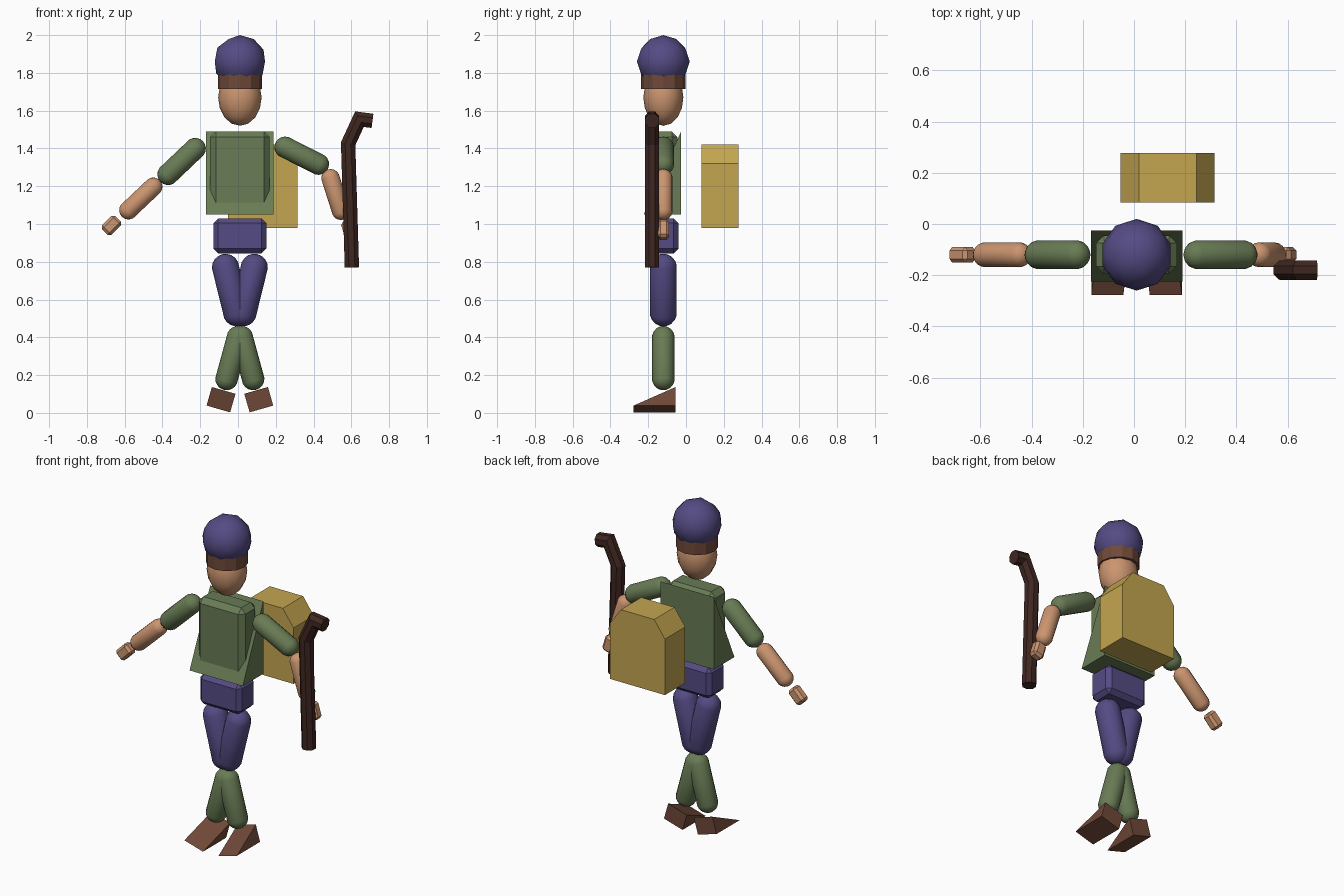
import bpy, bmesh, math
from mathutils import Vector, Matrix

if "Cube" in bpy.data.objects:
    bpy.data.objects.remove(bpy.data.objects["Cube"])

CX, CY = 0.01, -0.12   # axis of the figure
COLORS = {
    "purple": (0.09, 0.07, 0.23), "green": (0.14, 0.20, 0.09),
    "skin": (0.60, 0.30, 0.16), "brown": (0.16, 0.065, 0.04),
    "wood": (0.05, 0.02, 0.015), "canvas": (0.55, 0.38, 0.08),
}
MATS = {}
for key, rgb in COLORS.items():
    MATS[key] = bpy.data.materials.new(key)
    MATS[key].diffuse_color = (*rgb, 1)


def finish(name, bm, color, smooth=False):
    bmesh.ops.recalc_face_normals(bm, faces=bm.faces)
    for f in bm.faces:
        f.smooth = smooth
    me = bpy.data.meshes.new(name)
    bm.to_mesh(me)
    bm.free()
    me.materials.append(MATS[color])
    ob = bpy.data.objects.new(name, me)
    bpy.context.collection.objects.link(ob)
    return ob


def capsule(name, a, b, r, color):
    """Round limb between the two cap centres a and b, given as (x, z)."""
    a, b = Vector((a[0], CY, a[1])), Vector((b[0], CY, b[1]))
    d = b - a
    bm = bmesh.new()
    bmesh.ops.create_uvsphere(bm, u_segments=16, v_segments=9, radius=r)
    for v in bm.verts:
        v.co.z += math.copysign(d.length / 2, v.co.z)
    rot = d.to_track_quat('Z', 'Y').to_matrix().to_4x4()
    bm.transform(Matrix.Translation((a + b) / 2) @ rot)
    finish(name, bm, color, True)


def box(name, center, size, bevel, color, tilt=0):
    bm = bmesh.new()
    bmesh.ops.create_cube(bm, size=1)
    bmesh.ops.scale(bm, vec=size, verts=bm.verts)
    bmesh.ops.bevel(bm, geom=bm.edges[:], offset=bevel, segments=1, affect='EDGES')
    bm.transform(Matrix.Translation(center) @ Matrix.Rotation(math.radians(tilt), 4, 'Y'))
    finish(name, bm, color)


def prism(name, profile, offset, color, matrix):
    """Extrude a closed 3D profile by offset."""
    bm = bmesh.new()
    face = bm.faces.new([bm.verts.new(p) for p in profile])
    out = bmesh.ops.extrude_face_region(bm, geom=[face])["geom"]
    if face.is_valid and not any(len(e.link_faces) == 1 for e in bm.edges):
        pass
    else:
        bm.faces.new([v for v in face.verts]) if not face.is_valid else None
    bmesh.ops.translate(bm, vec=offset,
                        verts=[g for g in out if isinstance(g, bmesh.types.BMVert)])
    bm.transform(matrix)
    finish(name, bm, color)


def wedge(name, center, size, color, tilt=0):
    """Upright back, slope running down to a sharp front edge."""
    w, d, h = (s / 2 for s in size)
    prism(name, [(-w, -d, -h), (-w, d, -h), (-w, d, h)], (2 * w, 0, 0), color,
          Matrix.Translation(center) @ Matrix.Rotation(math.radians(tilt), 4, 'Y'))


# Head, hat band and hat
bm = bmesh.new()
bmesh.ops.create_uvsphere(bm, u_segments=12, v_segments=8, radius=1)
bm.transform(Matrix.Translation((CX, CY, 1.67)) @ Matrix.Diagonal((0.115, 0.106, 0.15, 1)))
finish("head", bm, "skin", True)

bm = bmesh.new()
bmesh.ops.create_cone(bm, cap_ends=True, segments=12, radius1=0.117, radius2=0.117,
                      depth=0.08, matrix=Matrix.Translation((CX, CY, 1.755)))
finish("hat_band", bm, "brown")

bm = bmesh.new()
bmesh.ops.create_icosphere(bm, subdivisions=2, radius=0.14,
                           matrix=Matrix.Translation((CX, CY, 1.86)))
finish("hat", bm, "purple", True)

# Torso, flared coat and hips
box("torso", (CX, CY, 1.28), (0.315, 0.15, 0.42), 0.03, "green")
wedge("coat", (CX, -0.125, 1.27), (0.357, 0.198, 0.44), "green")
box("hips", (CX, CY, 0.937), (0.28, 0.16, 0.185), 0.025, "purple")

# Legs and shoes
for s, side in ((-1, "right"), (1, "left")):
    capsule(side + "_thigh", (CX + s * 0.076, 0.77), (CX + s * 0.017, 0.53), 0.072, "purple")
    capsule(side + "_shin", (CX + s * 0.01, 0.40), (CX + s * 0.07, 0.18), 0.06, "green")
    wedge(side + "_shoe", (CX + s * 0.1, -0.166, 0.07), (0.13, 0.222, 0.102), "brown", -s * 16)

# Arms
capsule("right_upper_arm", (-0.227, 1.399), (-0.37, 1.263), 0.057, "green")
capsule("right_forearm", (-0.449, 1.197), (-0.58, 1.073), 0.049, "skin")
box("right_hand", (-0.67, CY, 0.993), (0.07, 0.06, 0.1), 0.014, "skin", 45)
capsule("left_upper_arm", (0.25, 1.406), (0.425, 1.317), 0.057, "green")
capsule("left_forearm", (0.49, 1.242), (0.545, 1.07), 0.049, "skin")
box("left_hand", (0.59, CY, 0.97), (0.07, 0.06, 0.1), 0.014, "skin", -17)

# Bent walking staff: octagonal rings, mitred at the bends
path = [Vector((x, -0.18, z)) for x, z in
        ((0.603, 0.77), (0.583, 1.425), (0.643, 1.555), (0.712, 1.546))]
bm = bmesh.new()
rings = []
for i, p in enumerate(path):
    d0 = (p - path[max(i - 1, 0)]).normalized()
    d1 = (path[min(i + 1, len(path) - 1)] - p).normalized()
    t = (d0 + d1).normalized()
    mitre = 1 / max(t.dot(d1 if d1.length else d0), 0.5)
    side = Vector((t.z, 0, -t.x)) * mitre
    rings.append([bm.verts.new(p + 0.041 * (side * math.cos(a) + Vector((0, math.sin(a), 0))))
                  for a in ((k + 0.5) * math.tau / 8 for k in range(8))])
for r0, r1 in zip(rings, rings[1:]):
    for k in range(8):
        bm.faces.new((r0[k], r0[k - 1], r1[k - 1], r1[k]))
bm.faces.new(rings[0])
bm.faces.new(rings[-1])
finish("staff", bm, "wood")

# Backpack with two cut top corners
bm = bmesh.new()
bmesh.ops.create_cube(bm, size=1)
bm.free()
x0, x1, z0, z1, z2 = -0.053, 0.315, 0.98, 1.32, 1.42
outline = [(x0, z0), (x1, z0), (x1, z1), (x1 - 0.072, z2), (x0 + 0.072, z2), (x0, z1)]
prism("backpack", [(x, 0.083, z) for x, z in outline], (0, 0.195, 0), "canvas", Matrix())

for m in bpy.data.materials:
    if m.users and not m.is_grease_pencil:
        m.use_nodes = True
        m.node_tree.nodes["Principled BSDF"].inputs["Base Color"].default_value = m.diffuse_color
